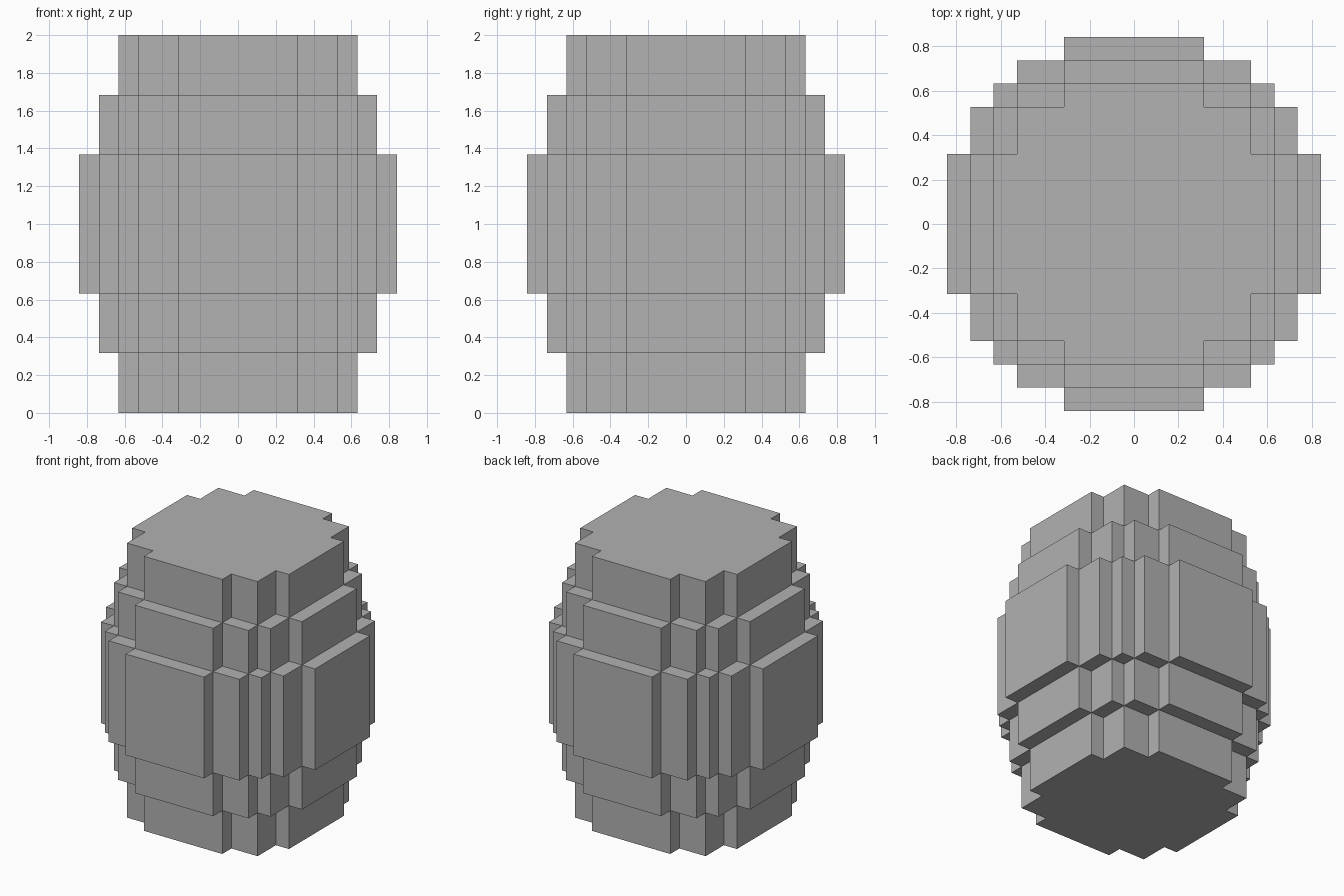
import bpy
import bmesh

if "Cube" in bpy.data.objects:
    bpy.data.objects.remove(bpy.data.objects["Cube"], do_unlink=True)

UNIT = 2 / 19                       # the stepped form sits on a regular grid
STEPS = [3, 5, 6, 7, 8]             # stair positions outward from the axis
LEVELS = [0, 3, 6, 13, 16, 19]      # heights of the tier boundaries
TIERS = [3, 4, 5, 4, 3]             # stair count of each tier

grey = bpy.data.materials.new("plain grey")
grey.use_nodes = True
colour = (0.445, 0.445, 0.445, 1)
grey.diffuse_color = colour
grey.node_tree.nodes["Principled BSDF"].inputs["Base Color"].default_value = colour


def quarter_turns(points):
    """Yield the points turned clockwise by each quarter turn."""
    for _ in range(4):
        yield points
        points = [(y, -x) for x, y in points]


def outline(n):
    """Stepped circle with n stairs per quarter, clockwise from above."""
    quarter = []
    for i in range(n):
        quarter.append((STEPS[i], STEPS[n - 1 - i]))
        if i < n - 1:
            quarter.append((STEPS[i], STEPS[n - 2 - i]))
    return [p for turn in quarter_turns(quarter) for p in turn]


bm = bmesh.new()


def face(points):
    bm.faces.new([bm.verts.new([c * UNIT for c in p]) for p in points])


def flat(points, z, up):
    """Horizontal face from clockwise points."""
    ordered = points[::-1] if up else points
    face([(x, y, z) for x, y in ordered])


# Upright walls of every tier
for n, low, high in zip(TIERS, LEVELS, LEVELS[1:]):
    ring = outline(n)
    for a, b in zip(ring, ring[1:] + ring[:1]):
        face([(*b, low), (*a, low), (*a, high), (*b, high)])

# Ledges between neighbouring tiers
for below, above, z in zip(TIERS, TIERS[1:], LEVELS[1:]):
    n = max(below, above)
    for i in range(n - 1):
        x0 = STEPS[i - 1] if i else -STEPS[0]
        x1, y0, y1 = STEPS[i], STEPS[n - 2 - i], STEPS[n - 1 - i]
        for ledge in quarter_turns([(x0, y0), (x0, y1), (x1, y1), (x1, y0)]):
            flat(ledge, z, below > above)

# Top and bottom caps
flat(outline(TIERS[-1]), LEVELS[-1], True)
flat(outline(TIERS[0]), LEVELS[0], False)

bmesh.ops.remove_doubles(bm, verts=bm.verts, dist=0.001)
mesh = bpy.data.meshes.new("stepped_barrel")
bm.to_mesh(mesh)
bm.free()
mesh.materials.append(grey)
barrel = bpy.data.objects.new("stepped_barrel", mesh)
bpy.context.collection.objects.link(barrel)
